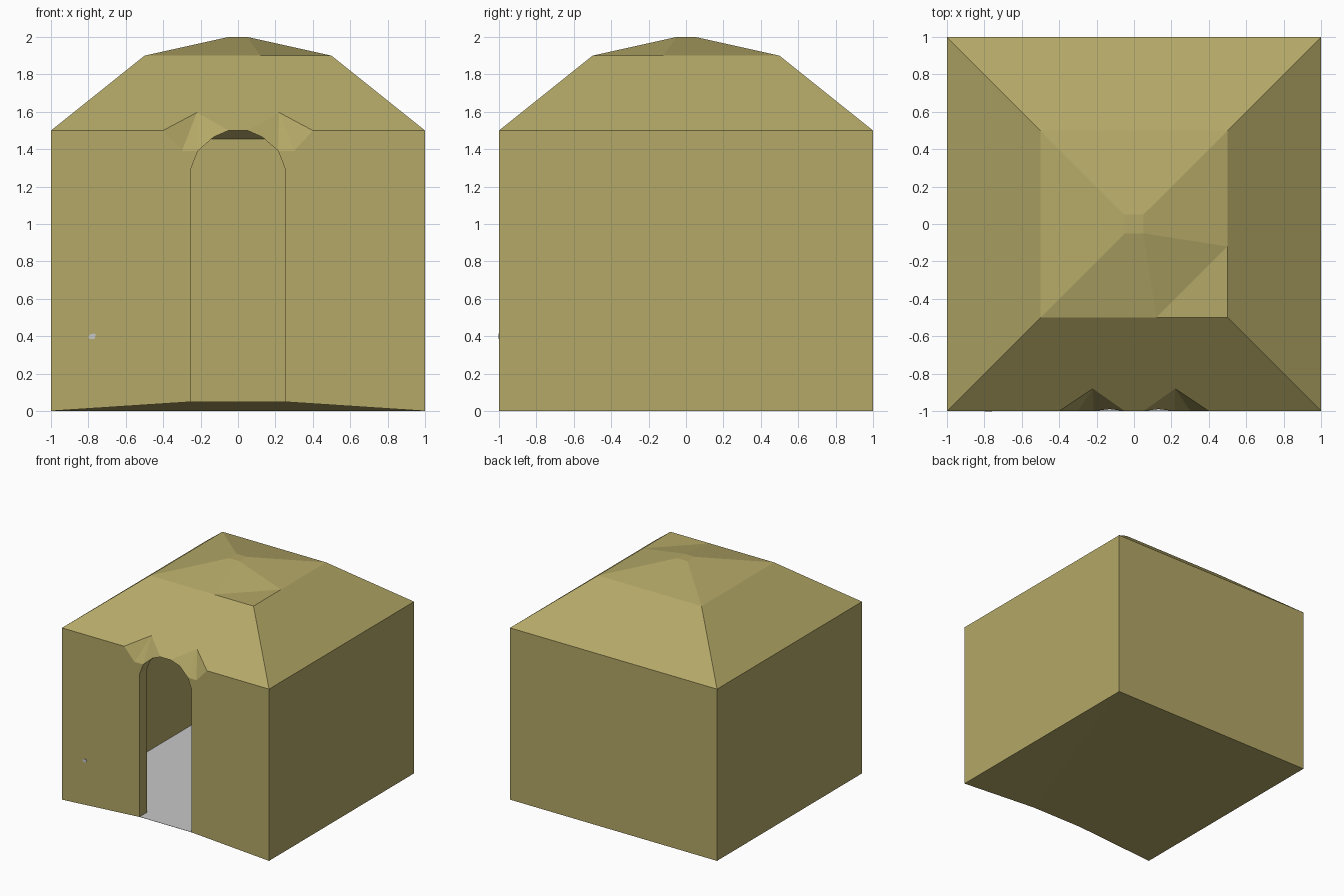
import bpy, bmesh
from mathutils import Vector

if "Cube" in bpy.data.objects:
    bpy.data.objects.remove(bpy.data.objects["Cube"])


def material(name, rgb):
    m = bpy.data.materials.new(name)
    m.diffuse_color = (*rgb, 1)
    m.use_nodes = True
    m.node_tree.nodes["Principled BSDF"].inputs["Base Color"].default_value = m.diffuse_color
    return m


CLAY = material("khaki clay", (0.456, 0.392, 0.136))
STONE = material("grey stone", (0.578, 0.578, 0.578))


def make(name, faces=None, hull=None):
    """Object from face point lists, or from the convex hull of points."""
    bm = bmesh.new()
    if hull:
        for p in hull:
            bm.verts.new(p)
        res = bmesh.ops.convex_hull(bm, input=bm.verts[:])
        inner = [g for g in res["geom_interior"] if isinstance(g, bmesh.types.BMVert)]
        bmesh.ops.delete(bm, geom=inner, context='VERTS')
    else:
        for f in faces:
            bm.faces.new([bm.verts.new(p) for p in f])
        bmesh.ops.remove_doubles(bm, verts=bm.verts[:], dist=1e-4)
    bmesh.ops.recalc_face_normals(bm, faces=bm.faces[:])
    me = bpy.data.meshes.new(name)
    bm.to_mesh(me)
    bm.free()
    ob = bpy.data.objects.new(name, me)
    bpy.context.collection.objects.link(ob)
    return ob


def turn(face, k):
    """Rotate points by k quarter turns about z."""
    for _ in range(k):
        face = [(-y, x, z) for x, y, z in face]
    return face


# Outer body: walls, steep roof and shallow faceted cap
faces = []
for k in range(4):
    foot = [(-1, -1, 0), (-.25, -1, .049), (.25, -1, .049), (1, -1, 0)] if k == 0 \
        else [(-1, -1, 0), (1, -1, 0)]
    a, b = (.12, -.5, 1.9), (.5, -.12, 1.9)
    corner, tip = (.5, -.5, 1.9), (.05, -.05, 2)
    side = [
        foot + [(1, -1, 1.5), (-1, -1, 1.5)],
        [(-1, -1, 1.5), (1, -1, 1.5), corner, a, (-.12, -.5, 1.9), (-.5, -.5, 1.9)],
        [(-.12, -.5, 1.9), a, tip, (-.05, -.05, 2)],
    ]
    if k == 0:
        side += [[a, corner, b], [a, b, tip]]
    else:
        side += [[a, corner, tip], [corner, b, tip]]
    faces += [turn(f, k) for f in side]
faces.append([(-.05, -.05, 2), (.05, -.05, 2), (.05, .05, 2), (-.05, .05, 2)])

# Underside, lifted at the door sill
faces += [[(-1, -1, 0), (-.25, -1, .049), (-1, 1, 0)],
          [(1, -1, 0), (.25, -1, .049), (1, 1, 0)],
          [(-.25, -1, .049), (.25, -1, .049), (1, 1, 0), (-1, 1, 0)]]
hut = make("hut_shell", faces)

# Room inside: the outside moved in by the wall thickness
room = make("room_cutter", hull=[(sx * r, sy * r, z)
            for r, z in ((.9, .05), (.9, 1.455), (.456, 1.807), (.05, 1.897))
            for sx in (-1, 1) for sy in (-1, 1)])

# Arched doorway
half = [(.25, .0505), (.25, 1.3), (.215, 1.39), (.13, 1.465), (.05, 1.5)]
door = make("door_cutter", hull=[(s * x, y, z) for x, z in half
            for s in (-1, 1) for y in (-1.1, -.845)])

# Facets cut into the eaves on each side of the arch
notch = [(.4, -1, 1.5), (.22, -.88, 1.596), (.13, -.97, 1.524), (.05, -1, 1.5),
         (.13, -1, 1.465), (.215, -1, 1.39), (.3, -1, 1.39)]
cutters = [room, door]
for s in (-1, 1):
    pts = [Vector((s * x, y, z)) for x, y, z in notch]
    cutters.append(make("eave_cutter", hull=pts + [p + Vector((0, -.05, .05)) for p in pts]))

# Carve the shell, then drop the cutters
for c in cutters:
    mod = hut.modifiers.new(c.name, 'BOOLEAN')
    mod.operation, mod.solver, mod.object = 'DIFFERENCE', 'EXACT', c
bpy.context.view_layer.update()
deps = bpy.context.evaluated_depsgraph_get()
carved = bpy.data.meshes.new_from_object(hut.evaluated_get(deps))
hut.modifiers.clear()
hut.data = carved
for c in cutters:
    bpy.data.objects.remove(c)

# Clay everywhere, stone on the floor
carved.materials.clear()
carved.materials.append(CLAY)
carved.materials.append(STONE)
for p in carved.polygons:
    p.material_index = int(p.normal.z > .9 and p.center.z < .1)
    p.use_smooth = False

# Small stone chip on the front wall
chip = make("wall_chip", hull=[(-.78 + dx, y, .4 + dz) for y in (-1.003, -.99)
            for dx, dz in ((-.02, -.005), (-.012, -.016), (.012, -.014),
                           (.02, .008), (.012, .015), (-.012, .01))])
chip.data.materials.append(STONE)
